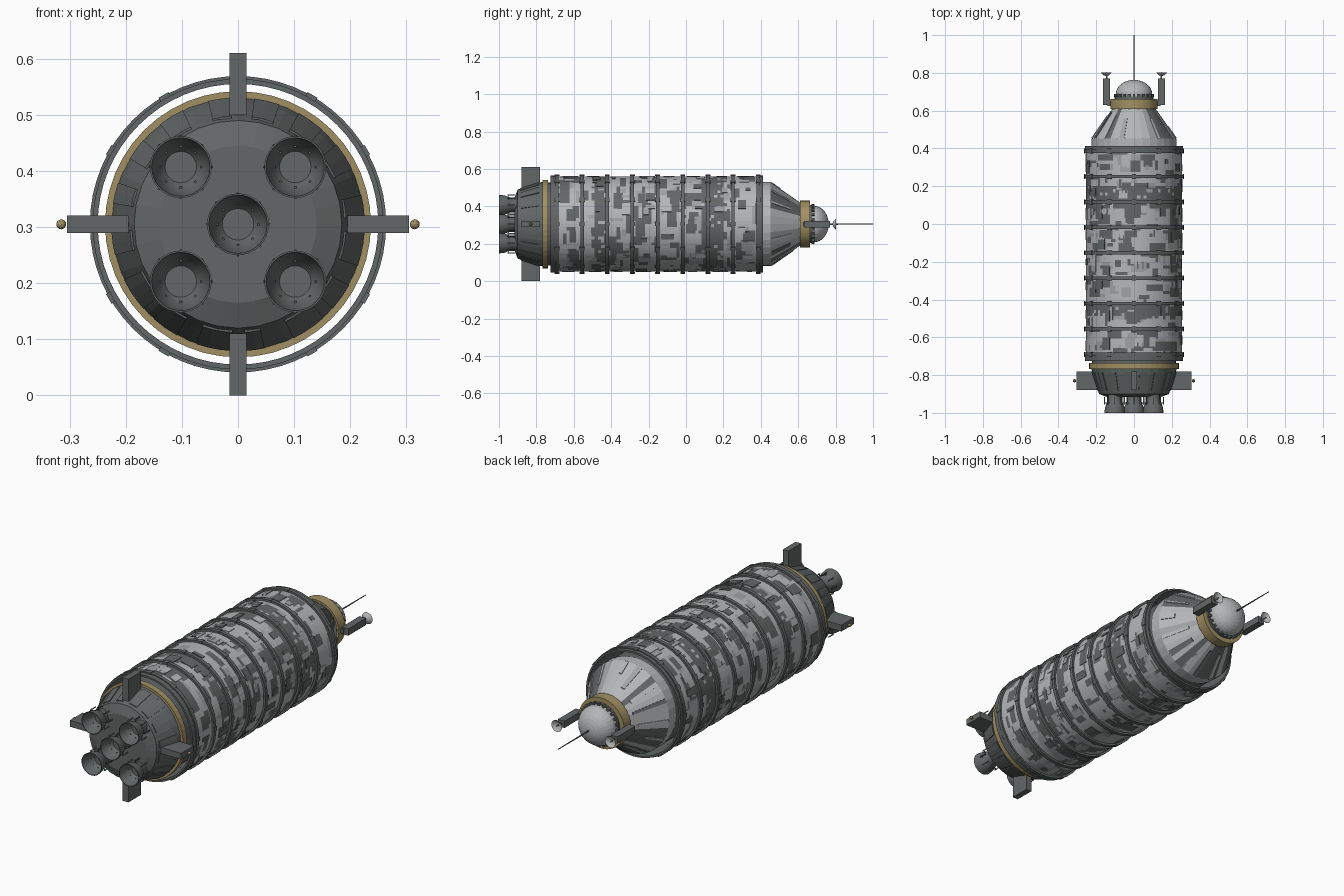
import bpy, bmesh, math, random
from mathutils import Vector, Matrix

random.seed(7)
CZ = 0.305
if "Cube" in bpy.data.objects:
    bpy.data.objects.remove(bpy.data.objects["Cube"], do_unlink=True)


def material(name, r, g, b):
    m = bpy.data.materials.new(name)
    m.use_nodes = True
    m.diffuse_color = (r, g, b, 1)
    m.node_tree.nodes["Principled BSDF"].inputs["Base Color"].default_value = (r, g, b, 1)
    return m


LIGHT = material("light grey", 0.46, 0.47, 0.48)
MID = material("mid grey", 0.35, 0.36, 0.37)
DARK = material("dark grey", 0.125, 0.135, 0.135)
BRASS = material("brass", 0.36, 0.28, 0.13)


def finish(name, bm, mats, smooth=False):
    bmesh.ops.recalc_face_normals(bm, faces=bm.faces)
    me = bpy.data.meshes.new(name)
    bm.to_mesh(me)
    bm.free()
    for m in mats:
        me.materials.append(m)
    ob = bpy.data.objects.new(name, me)
    bpy.context.collection.objects.link(ob)
    if smooth:
        bpy.ops.object.select_all(action='DESELECT')
        ob.select_set(True)
        bpy.context.view_layer.objects.active = ob
        bpy.ops.object.shade_smooth_by_angle(angle=math.radians(35))
    return ob


def polar(r, a, y, cx=0, cz=CZ):
    return Vector((cx + r * math.cos(a), y, cz + r * math.sin(a)))


def revolve(bm, profile, segs, cx=0, cz=CZ, loop=False, paint=None):
    """Turn a (y, radius) profile about the long axis; paint(row, column) picks a material."""
    rings = []
    for y, r in profile:
        n = segs if r > 0 else 1
        rings.append([bm.verts.new(polar(r, math.tau * i / segs, y, cx, cz)) for i in range(n)])
    pairs = list(zip(rings, rings[1:])) + ([(rings[-1], rings[0])] if loop else [])
    for row, (a, b) in enumerate(pairs):
        for i in range(segs):
            j = (i + 1) % segs
            loop_verts = [a[i % len(a)], a[j % len(a)], b[j % len(b)], b[i % len(b)]]
            f = bm.faces.new(list(dict.fromkeys(loop_verts)))
            if paint:
                f.material_index = paint(row, i)


def lathe(name, profile, segs, mats, smooth=False, **kw):
    bm = bmesh.new()
    revolve(bm, profile, segs, **kw)
    return finish(name, bm, mats, smooth)


def add_box(bm, centre, size, rot=None):
    m = Matrix.Translation(centre) @ (rot or Matrix()) @ Matrix.Diagonal((*size, 1))
    bmesh.ops.create_cube(bm, size=1, matrix=m)


def add_plate(bm, y0, r0, y1, r1, a0, a1, thick, mat):
    """Raised plate following a cylinder or cone."""
    n = max(1, round((a1 - a0) / 0.1))
    cols = []
    for i in range(n + 1):
        a = a0 + (a1 - a0) * i / n
        cols.append([bm.verts.new(polar(r, a, y)) for y, r in
                     ((y0, r0), (y1, r1), (y1, r1 + thick), (y0, r0 + thick))])
    faces = [bm.faces.new(cols[0]), bm.faces.new(cols[-1])]
    for p, q in zip(cols, cols[1:]):
        faces += [bm.faces.new((p[k], q[k], q[k - 3], p[k - 3])) for k in range(4)]
    for f in faces:
        f.material_index = mat


# Outer shell: open tube with a patchwork of painted panels
RINGS = [-0.69 + 0.1345 * i for i in range(9)]
SEGS, ROWS = 96, 8
COUNT = ROWS * 8
Y0, Y1 = RINGS[0], RINGS[-1]
grid = [[0] * SEGS for _ in range(COUNT)]
for bay in range(8):
    for kind, count in ((1, 26), (2, 36)):
        for _ in range(count):
            row = bay * ROWS + random.randrange(ROWS)
            col, w = random.randrange(SEGS), random.randint(1, 6)
            for r in range(row, min(row + random.randint(1, 3), (bay + 1) * ROWS)):
                for c in range(col, col + w):
                    grid[r][c % SEGS] = kind
# Mostly dark belts in two of the bays
for bay, rows in ((1, range(4, 8)), (6, range(0, 5)), (5, range(6, 8))):
    for r in rows:
        for c in range(SEGS):
            if random.random() < 0.85:
                grid[bay * ROWS + r][c] = 2
lathe("shell_panels", [(Y0 + (Y1 - Y0) * k / COUNT, 0.254) for k in range(COUNT + 1)],
      SEGS, [LIGHT, MID, DARK], paint=lambda r, c: grid[r][c])
lathe("shell_lining", [(Y0, 0.25), (Y1, 0.25)], SEGS, [DARK])

# Raised plates over the shell
bm = bmesh.new()
for y in RINGS[:-1]:
    for _ in range(22):
        a = math.tau * random.randrange(SEGS) / SEGS
        y0 = y + random.uniform(0.015, 0.085)
        y1 = min(y0 + random.uniform(0.02, 0.07), y + 0.12)
        add_plate(bm, y0, 0.253, y1, 0.253, a, a + random.uniform(0.05, 0.25),
                  0.004, random.choice((0, 1, 2, 2)))
finish("shell_plates", bm, [LIGHT, MID, DARK])

# Hoops around the shell, wider at both ends
bm = bmesh.new()
for i, y in enumerate(RINGS):
    lo, hi = y - 0.009, y + 0.009
    revolve(bm, [(lo, 0.25), (lo, 0.264), (hi, 0.264), (hi, 0.25)], 64, loop=True)
    if i in (0, 8):
        e = y + (-0.035 if i == 0 else 0.027)
        revolve(bm, [(y, 0.25), (y, 0.259), (e, 0.259), (e, 0.25)], 64, loop=True)
finish("shell_hoops", bm, [DARK])

# Clamps on the hoops
bm = bmesh.new()
for y in RINGS:
    for k in range(12):
        a = math.tau * k / 12
        add_box(bm, polar(0.261, a, y), (0.01, 0.026, 0.02), Matrix.Rotation(-a, 4, 'Y'))
finish("hoop_clamps", bm, [DARK])

# Inner body and tail cone
lathe("inner_body", [(-0.78, 0.222), (0.42, 0.222)], 48, [DARK])
lathe("tail_cone", [(-0.917, 0), (-0.917, 0.14), (-0.90, 0.185), (-0.80, 0.218), (-0.765, 0.226)],
      32, [DARK])
bm = bmesh.new()
for k in range(16):
    a = math.tau * (k + 0.15) / 16
    add_plate(bm, -0.885, 0.188, -0.785, 0.221, a, a + random.uniform(0.15, 0.3), 0.005, 0)
finish("tail_plates", bm, [DARK])
lathe("tail_ring", [(-0.768, 0.22), (-0.768, 0.237), (-0.737, 0.237), (-0.737, 0.22)],
      48, [BRASS], loop=True)

# Nose cone with light and dark wedges
wedges = [0] * 32
for start in (2, 11, 17, 21, 26):
    for k in range(random.randint(1, 3)):
        wedges[start + k] = 2
for k in (5, 14, 24, 30):
    wedges[k] = 1
lathe("nose_cone", [(0.40, 0.225), (0.452, 0.225), (0.61, 0.115)], 32,
      [LIGHT, MID, DARK], paint=lambda r, c: wedges[c] if r else 0)
bm = bmesh.new()
for k in range(14):
    a = math.tau * k / 14 + random.uniform(0, 0.2)
    end = random.uniform(0.3, 0.9)
    add_plate(bm, 0.456, 0.222, 0.456 + 0.154 * end, 0.222 - 0.107 * end, a,
              a + random.uniform(0.04, 0.16), 0.004, random.choice((0, 0, 1, 2)))
finish("nose_plates", bm, [LIGHT, MID, DARK])
lathe("nose_ring", [(0.61, 0.09), (0.61, 0.125), (0.662, 0.125), (0.662, 0.09)],
      48, [BRASS], loop=True)

# Dome, its studded collar and the mast
dome = [(0.685 + 0.078 * math.sin(t * math.pi / 16), 0.097 * math.cos(t * math.pi / 16))
        for t in range(8)]
lathe("dome", [(0.655, 0.097)] + dome + [(0.763, 0)], 32, [LIGHT])
bm = bmesh.new()
revolve(bm, [(0.66, 0.09), (0.66, 0.102), (0.674, 0.102), (0.674, 0.09)], 32, loop=True)
for k in range(24):
    a = math.tau * k / 24
    add_box(bm, polar(0.1, a, 0.68), (0.014, 0.016, 0.012), Matrix.Rotation(-a, 4, 'Y'))
finish("dome_collar", bm, [DARK])
lathe("mast", [(0.75, 0.004), (0.88, 0.003), (1.0, 0.002), (1.0, 0)], 8, [DARK])

# Side arms with dishes
bm, dishes = bmesh.new(), bmesh.new()
for s in (-1, 1):
    add_box(bm, (s * 0.145, 0.70, CZ), (0.036, 0.14, 0.034))
    add_box(bm, (s * 0.125, 0.64, CZ), (0.03, 0.03, 0.024))
    add_box(bm, (s * 0.145, 0.775, CZ), (0.008, 0.03, 0.008))
    revolve(dishes, [(0.783, 0), (0.788, 0.016), (0.802, 0.029), (0.79, 0.014), (0.786, 0)],
            20, cx=s * 0.147)
    revolve(dishes, [(0.786, 0.003), (0.805, 0.002), (0.805, 0)], 6, cx=s * 0.147)
finish("side_arms", bm, [DARK])
finish("dishes", dishes, [LIGHT], True)

# Four tail fins and the tip beads on the side pair
bm = bmesh.new()
for k in range(4):
    a = k * math.pi / 2
    add_box(bm, polar(0.25, a, -0.83), (0.11, 0.10, 0.031), Matrix.Rotation(-a, 4, 'Y'))
finish("tail_fins", bm, [DARK])
bm = bmesh.new()
for s in (-1, 1):
    bmesh.ops.create_icosphere(bm, subdivisions=2, radius=0.009,
                               matrix=Matrix.Translation((s * 0.315, -0.83, CZ)))
finish("fin_beads", bm, [BRASS])

# Five engine bells with struts
bells, struts = bmesh.new(), bmesh.new()
spots = [(0, 0)] + [(sx * 0.102, sz * 0.102) for sx in (-1, 1) for sz in (-1, 1)]
for x, z in spots:
    revolve(bells, [(-0.90, 0.034), (-0.932, 0.034), (-0.945, 0.042), (-0.97, 0.051),
                    (-1.0, 0.055), (-1.0, 0.052), (-0.97, 0.047), (-0.945, 0.036),
                    (-0.935, 0.028), (-0.935, 0)], 32, cx=x, cz=CZ + z)
    for k in range(8):
        a = math.tau * k / 8
        turn = Matrix.Rotation(-a, 4, 'Y')
        add_box(struts, polar(0.046, a, -0.948, x, CZ + z), (0.022, 0.004, 0.004), turn)
        add_box(struts, polar(0.053, a, -0.935, x, CZ + z), (0.005, 0.04, 0.005), turn)
finish("engine_bells", bells, [DARK], True)
finish("engine_struts", struts, [DARK])
